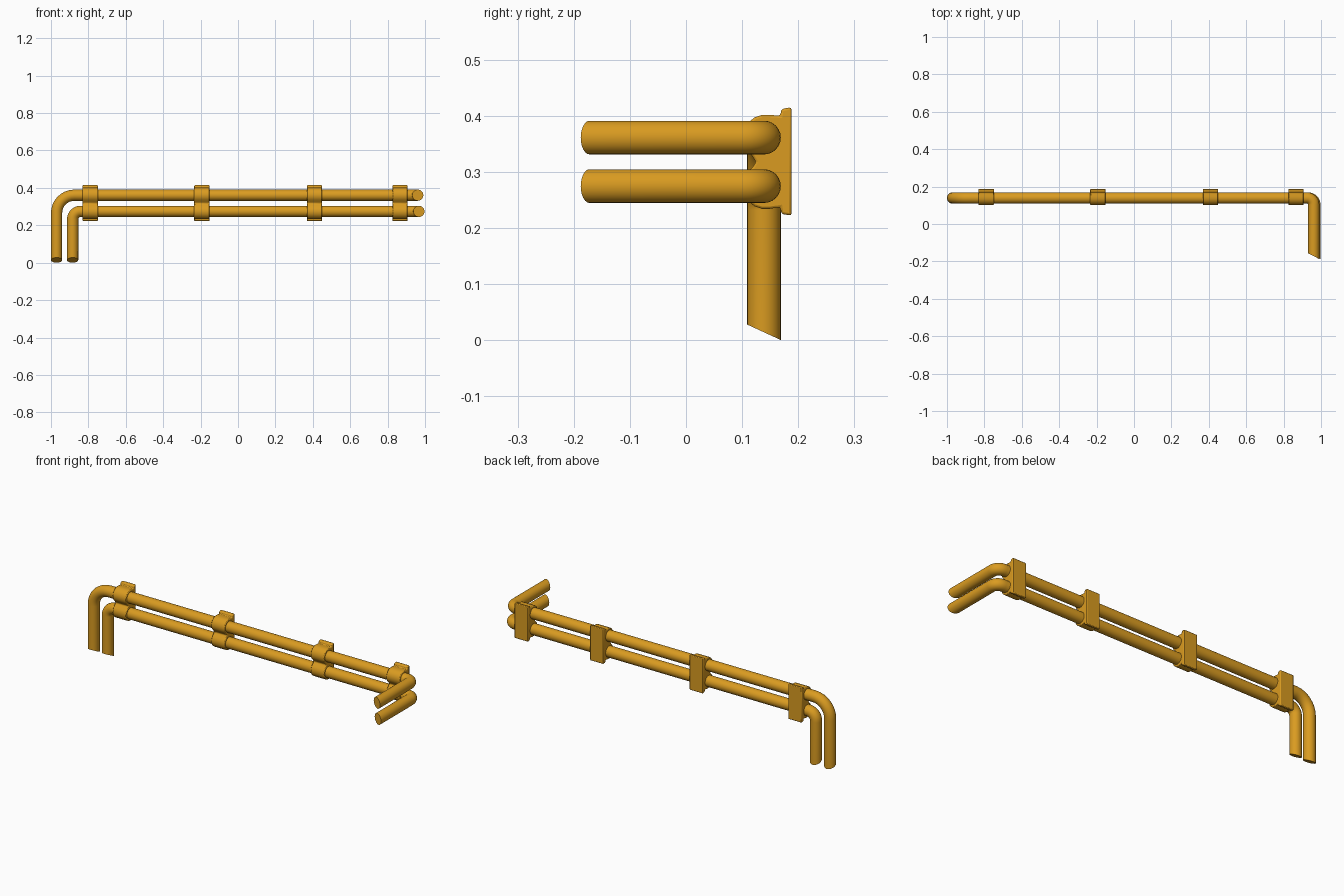
import bpy, bmesh, math
from mathutils import Vector

if "Cube" in bpy.data.objects:
    bpy.data.objects.remove(bpy.data.objects["Cube"])

R = 0.030      # pipe radius
PY = 0.139     # depth of the wall run
SIDES = 24

mat = bpy.data.materials.new("orange_paint")
mat.diffuse_color = (0.70, 0.33, 0.015, 1)
mat.use_nodes = True
mat.node_tree.nodes["Principled BSDF"].inputs["Base Color"].default_value = mat.diffuse_color


def finish(name, bm, angle):
    bmesh.ops.recalc_face_normals(bm, faces=bm.faces[:])
    me = bpy.data.meshes.new(name)
    bm.to_mesh(me)
    bm.free()
    me.materials.append(mat)
    ob = bpy.data.objects.new(name, me)
    bpy.context.collection.objects.link(ob)
    bpy.ops.object.select_all(action='DESELECT')
    ob.select_set(True)
    bpy.context.view_layer.objects.active = ob
    bpy.ops.object.shade_smooth_by_angle(angle=math.radians(angle))
    return ob


def round_path(corners, radii, steps=8):
    """Polyline whose square corners become arcs; returns (point, tangent)."""
    pts = [Vector(c) for c in corners]
    out = [(pts[0], (pts[1] - pts[0]).normalized())]
    for i, r in enumerate(radii, 1):
        a = (pts[i] - pts[i - 1]).normalized()
        b = (pts[i + 1] - pts[i]).normalized()
        centre = pts[i] - a * r + b * r
        for k in range(steps + 1):
            t = math.pi / 2 * k / steps
            out.append((centre - b * r * math.cos(t) + a * r * math.sin(t),
                        a * math.cos(t) + b * math.sin(t)))
    out.append((pts[-1], (pts[-1] - pts[-2]).normalized()))
    return out


def pipe(name, corners, radii):
    bm = bmesh.new()
    path = round_path(corners, radii)
    u = Vector((1, 0, 0))
    prev_t = path[0][1]
    rings = []
    for p, t in path:
        u = prev_t.rotation_difference(t) @ u
        prev_t = t
        v = t.cross(u)
        rings.append([bm.verts.new(p + R * (u * math.cos(a) + v * math.sin(a)))
                      for a in (2 * math.pi * k / SIDES for k in range(SIDES))])
    # slanted cut ends
    for w in rings[0]:
        w.co.z -= 0.46 * (w.co.y - corners[0][1])
    for w in rings[-1]:
        w.co.y -= 0.52 * (w.co.x - corners[-1][0])
    for r0, r1 in zip(rings, rings[1:]):
        for k in range(SIDES):
            j = (k + 1) % SIDES
            bm.faces.new((r0[k], r0[j], r1[j], r1[k]))
    bm.faces.new(rings[0])
    bm.faces.new(rings[-1])
    return finish(name, bm, 40)


def clamp(name, x, width=0.082):
    """Wall plate with two half-round saddles, one extruded profile."""
    def arc(zc, a0, a1, n=8):
        return [(0.142 + 0.041 * math.cos(a), zc + 0.041 * math.sin(a))
                for a in (math.radians(a0 + (a1 - a0) * k / n) for k in range(n + 1))]
    prof = [(0.188, 0.222), (0.188, 0.415), (0.170, 0.412), (0.168, 0.400)]
    prof += arc(Z_UP, 80, 235) + [(0.125, (Z_UP + Z_LOW) / 2)] + arc(Z_LOW, 125, 280)
    prof += [(0.168, 0.237), (0.170, 0.225)]
    bm = bmesh.new()
    f = bm.faces.new([bm.verts.new((x - width / 2, y, z)) for y, z in prof])
    ext = bmesh.ops.extrude_face_region(bm, geom=[f])
    bmesh.ops.translate(bm, vec=(width, 0, 0),
                        verts=[g for g in ext['geom'] if isinstance(g, bmesh.types.BMVert)])
    ob = finish(name, bm, 35)
    bev = ob.modifiers.new("soft_edges", 'BEVEL')
    bev.width = 0.004
    bev.segments = 2
    bev.limit_method = 'ANGLE'
    bev.angle_limit = math.radians(50)
    return ob


Z_UP, Z_LOW = 0.361, 0.2745

# two parallel pipes: down at the left, forward at the right
pipe("upper_pipe", [(-0.970, PY, 0.014), (-0.970, PY, Z_UP), (0.961, PY, Z_UP), (0.961, -0.172, Z_UP)],
     [0.095, 0.036])
pipe("lower_pipe", [(-0.884, PY, 0.014), (-0.884, PY, Z_LOW), (0.967, PY, Z_LOW), (0.967, -0.172, Z_LOW)],
     [0.042, 0.036])

# wall clamps along the run
for i, cx in enumerate((-0.79, -0.193, 0.409, 0.866), 1):
    clamp(f"wall_clamp_{i}", cx)
